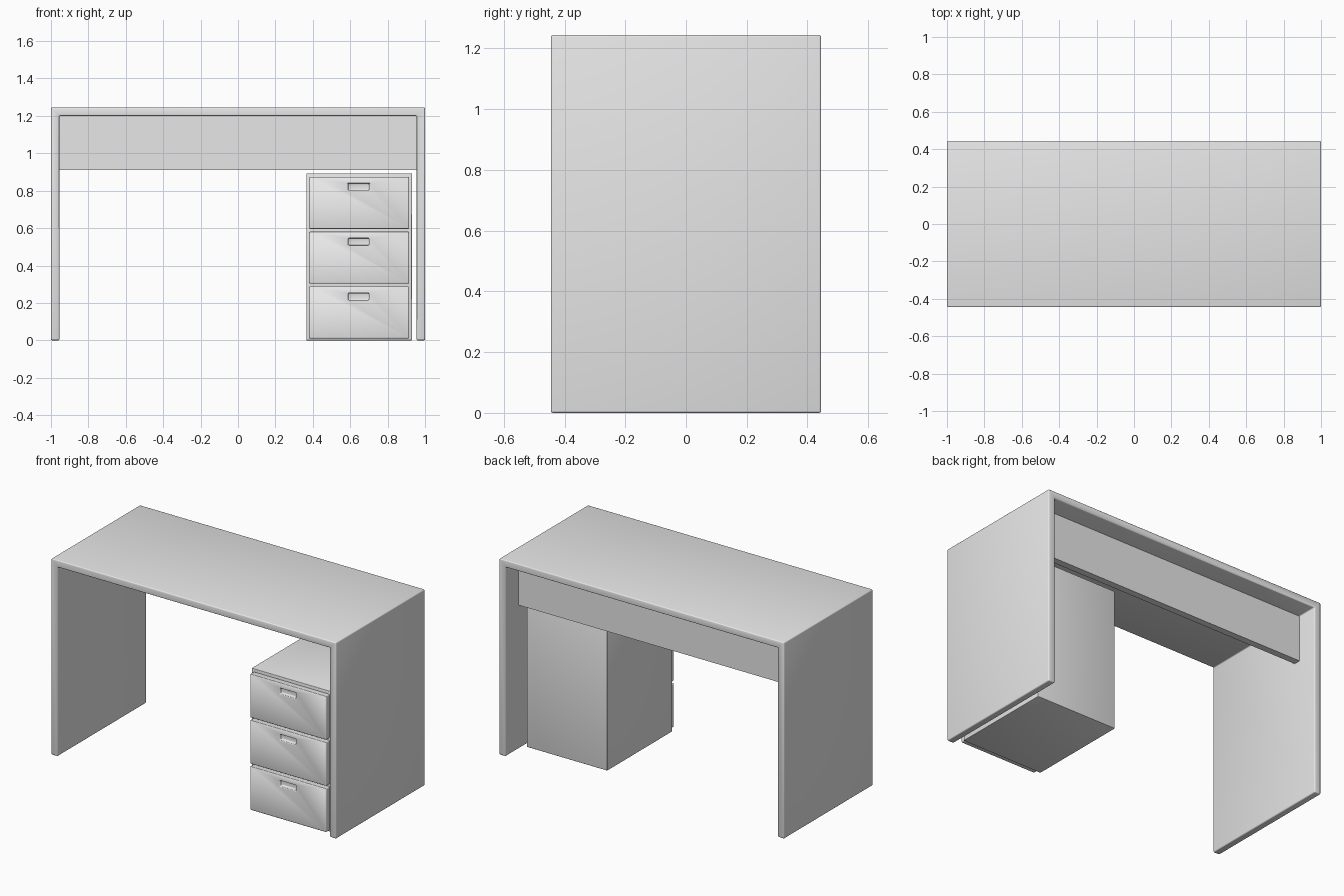
import bpy
from math import radians

cube = bpy.data.objects.get("Cube")
if cube:
    bpy.data.objects.remove(cube, do_unlink=True)

# One plain grey finish for the whole desk
grey = bpy.data.materials.new("light_grey")
grey.use_nodes = True
grey.diffuse_color = (0.8, 0.8, 0.8, 1)
grey.node_tree.nodes["Principled BSDF"].inputs["Base Color"].default_value = grey.diffuse_color


def apply(obj, kind, **settings):
    """Add a modifier with the given settings and apply it."""
    bpy.context.view_layer.objects.active = obj
    mod = obj.modifiers.new(kind.title(), kind)
    for key, value in settings.items():
        setattr(mod, key, value)
    bpy.ops.object.modifier_apply(modifier=mod.name)


def finish(obj, bevel):
    """Round the edges, then shade smooth with sharp corners kept."""
    bpy.ops.object.select_all(action="DESELECT")
    obj.select_set(True)
    apply(obj, "BEVEL", width=bevel, segments=3, limit_method="ANGLE")
    bpy.ops.object.shade_smooth_by_angle(angle=radians(40))


def box(name, x, y, z, bevel=0):
    """Box from (min, max) pairs on each axis."""
    spans = (x, y, z)
    bpy.ops.mesh.primitive_cube_add(size=1, location=[(a + b) / 2 for a, b in spans])
    obj = bpy.context.object
    obj.name = name
    obj.scale = [b - a for a, b in spans]
    bpy.ops.object.transform_apply(location=True, rotation=False, scale=True)
    obj.data.materials.append(grey)
    if bevel:
        finish(obj, bevel)
    return obj


# Desk shell: top and two side panels as one upturned U
HEIGHT, DEPTH, THICK = 1.245, 0.445, 0.045
inner = 1 - THICK
profile = [(-1, 0), (-1, HEIGHT), (1, HEIGHT), (1, 0),
           (inner, 0), (inner, HEIGHT - THICK), (-inner, HEIGHT - THICK), (-inner, 0)]
count = len(profile)
verts = [(x, y, z) for y in (-DEPTH, DEPTH) for x, z in profile]
faces = [range(count), range(2 * count - 1, count - 1, -1)]
faces += [(i, i + count, (i + 1) % count + count, (i + 1) % count) for i in range(count)]
mesh = bpy.data.meshes.new("desk_shell")
mesh.from_pydata(verts, [], [tuple(f) for f in faces])
mesh.materials.append(grey)
shell = bpy.data.objects.new("desk_shell", mesh)
bpy.context.collection.objects.link(shell)
bpy.context.view_layer.objects.active = shell
shell.select_set(True)
bpy.ops.object.mode_set(mode="EDIT")
bpy.ops.mesh.select_all(action="SELECT")
bpy.ops.mesh.normals_make_consistent(inside=False)
bpy.ops.object.mode_set(mode="OBJECT")
finish(shell, 0.007)

# Modesty panel between the sides, set in from the back
box("modesty_panel", (-inner, inner), (0.27, 0.313), (0.91, HEIGHT - THICK))

# Drawer cabinet
box("drawer_cabinet", (0.365, 0.93), (-0.385, 0.268), (0, 0.892), 0.003)

# Three drawer fronts, each with a recessed finger pull
FRONT = -0.423
for i, label in enumerate(("bottom", "middle", "top")):
    base = 0.01 + i * 0.293
    top = base + 0.278
    drawer = box(label + "_drawer_front", (0.38, 0.915), (FRONT, -0.384), (base, top))
    cutter = box("pull_cutter", (0.59, 0.70), (FRONT - 0.05, FRONT + 0.022),
                 (top - 0.073, top - 0.035))
    cutter.hide_render = True
    apply(drawer, "BOOLEAN", operation="DIFFERENCE", object=cutter, solver="EXACT")
    bpy.data.objects.remove(cutter, do_unlink=True)
    finish(drawer, 0.006)
